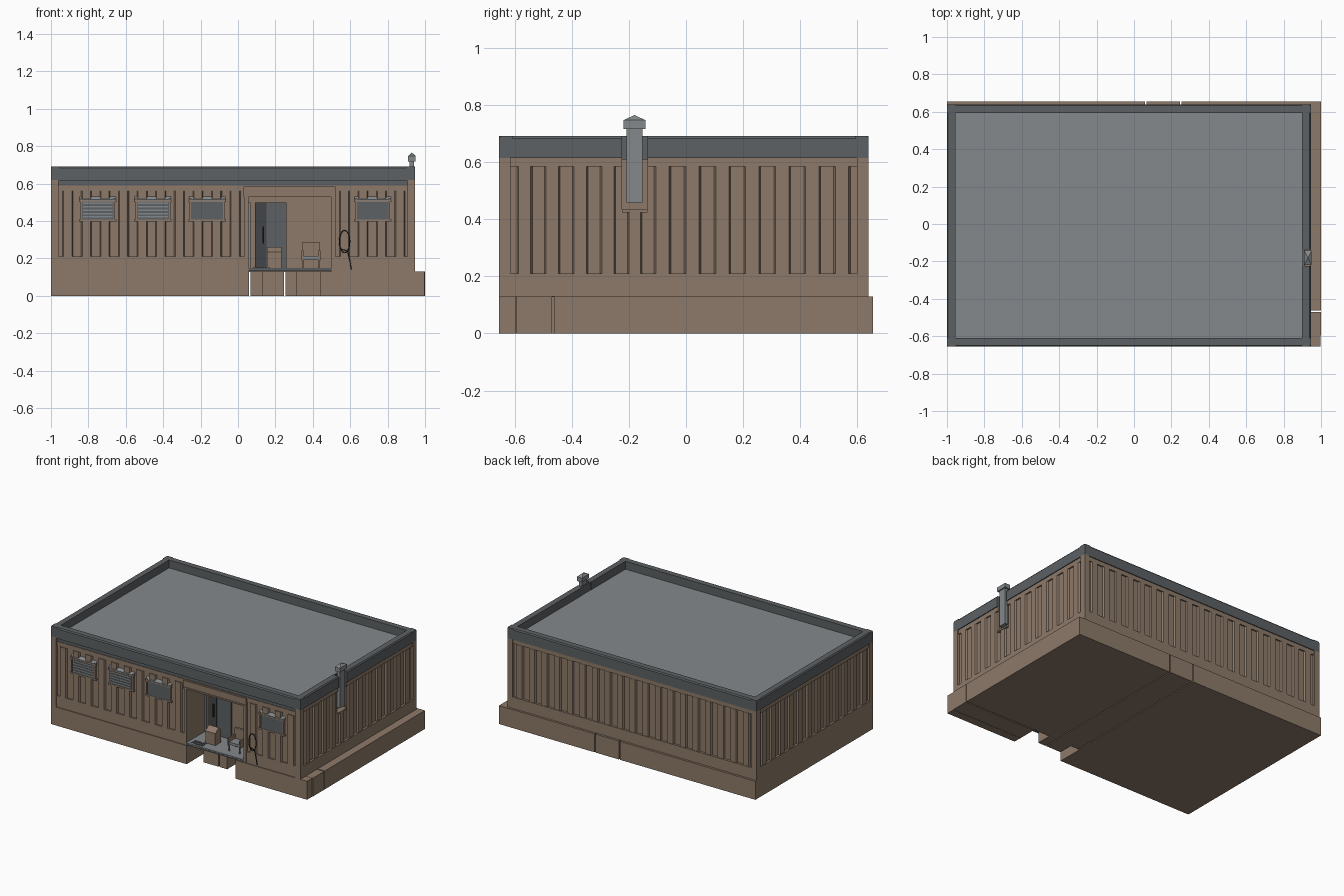
import bpy, bmesh, math
from mathutils import Matrix, Vector

if "Cube" in bpy.data.objects:
    bpy.data.objects.remove(bpy.data.objects["Cube"])


def material(name, r, g, b):
    m = bpy.data.materials.new(name)
    m.use_nodes = True
    m.diffuse_color = (r, g, b, 1)
    m.node_tree.nodes["Principled BSDF"].inputs["Base Color"].default_value = (r, g, b, 1)
    return m


BROWN = material("brown_panel", .27, .195, .143)
DARK = material("dark_grey", .11, .12, .127)
LIGHT = material("light_grey", .235, .25, .258)
SLATE = material("slate", .055, .06, .065)
BLACK = material("black", .012, .012, .012)


def finish(name, bm, mat):
    bmesh.ops.recalc_face_normals(bm, faces=bm.faces)
    me = bpy.data.meshes.new(name)
    bm.to_mesh(me)
    bm.free()
    me.materials.append(mat)
    ob = bpy.data.objects.new(name, me)
    bpy.context.collection.objects.link(ob)
    return ob


def boxes(name, mat, *ranges, place=Matrix()):
    """One object of boxes, each given as (x0, x1, y0, y1, z0, z1)."""
    bm = bmesh.new()
    for x0, x1, y0, y1, z0, z1 in ranges:
        mid = Vector((x0 + x1, y0 + y1, z0 + z1)) / 2
        size = Matrix.Diagonal((x1 - x0, y1 - y0, z1 - z0, 1))
        bmesh.ops.create_cube(bm, size=1, matrix=place @ Matrix.Translation(mid) @ size)
    return finish(name, bm, mat)


def prism(name, mat, profile, depth, place=Matrix()):
    """Extrude a closed profile of (x, y) along local z."""
    bm = bmesh.new()
    f = bm.faces.new([bm.verts.new((x, y, 0)) for x, y in profile])
    ext = bmesh.ops.extrude_face_region(bm, geom=[f])["geom"]
    bmesh.ops.translate(bm, verts=[v for v in ext if isinstance(v, bmesh.types.BMVert)], vec=(0, 0, depth))
    bm.transform(place)
    return finish(name, bm, mat)


def tube(name, mat, points, radius, cyclic=False):
    cu = bpy.data.curves.new(name, "CURVE")
    cu.dimensions = "3D"
    cu.bevel_depth, cu.bevel_resolution = radius, 1
    sp = cu.splines.new("POLY")
    sp.points.add(len(points) - 1)
    for p, co in zip(sp.points, points):
        p.co = (*co, 1)
    sp.use_cyclic_u = cyclic
    cu.materials.append(mat)
    ob = bpy.data.objects.new(name, cu)
    bpy.context.collection.objects.link(ob)


# Key planes of the building
L, R, F, B = -1.0, .945, -.655, .64
IN = .022                      # depth of the wall recess
NY0, NY1 = -.225, -.135        # flue niche
PX0, PX1, PY = .055, .50, -.44  # porch opening

# Foundation blocks with narrow joints
boxes("foundation", BROWN,
      (L, .058, F, .655, 0, .13),
      (.066, .246, -.47, .655, 0, .13), (.13, .246, -.57, -.46, 0, .13),
      (.254, 1, -.462, .655, 0, .13), (.254, .315, -.57, -.46, 0, .13),
      (.44, 1, -.595, -.47, 0, .13), (.44, .997, F, -.597, 0, .13))

# Inner wall mass, leaving the porch and the flue niche open
ix, iy = R - IN, F + IN
boxes("wall_core", BROWN,
      (L + IN, .905, PY, B - IN, .128, .63),
      (L + IN, PX0, iy, PY, .128, .63), (PX1, .905, iy, PY, .128, .63),
      (PX0, PX1, iy, PY, .53, .63),
      (.905, ix, iy, NY0, .128, .62), (.905, ix, NY1, B - IN, .128, .62),
      (.905, ix, NY0, NY1, .128, .43))

# Corner posts
w = .04
boxes("corner_posts", BROWN, *[(x, x + w, y, y + w, .13, .62)
                               for x in (L, R - w) for y in (F, B - w)])


def corrugated(name, u0, u1, place, z0=.21, z1=.585, pitch=.1):
    """Ribbed cladding strip; local x runs along the wall, local y points in."""
    n = max(1, round((u1 - u0) / pitch))
    p = (u1 - u0) / n
    pts = []
    for i in range(n):
        for t, d in ((.22, .016), (.28, .004), (.72, .004), (.78, .016)):
            pts.append((u0 + (i + t) * p, d))
    pts = [(u0, .016)] + pts + [(u1, .016), (u1, .03), (u0, .03)]
    prism(name, BROWN, pts, z1 - z0, place @ Matrix.Translation((0, 0, z0)))


def frame(x, y, turn):
    return Matrix.Translation((x, y, 0)) @ Matrix.Rotation(math.radians(turn), 4, "Z")


# Ribbed walls with a flush sill and a top rail
front, right = frame(0, F, 0), frame(R, 0, 90)
back, left = frame(0, B, 180), frame(L, 0, -90)
corrugated("front_cladding_a", L + w, .035, front, z1=.56)
corrugated("front_cladding_b", .52, R - w + .01, front, z1=.56)
boxes("front_sill", BROWN, (L + w, .035, F + .006, F + .03, .13, .21),
      (.52, R - w, F + .006, F + .03, .13, .21))
boxes("front_rail", BROWN, (L + w, R - w, F + .01, F + .03, .56, .59))
corrugated("right_cladding_a", F + w, NY0, right)
corrugated("right_cladding_b", NY1, B - w, right)
corrugated("right_cladding_low", NY0, NY1, right, z1=.425)
corrugated("back_cladding", -R + w, -L - w, back)
corrugated("left_cladding", -B + w, -F - w, left)
for name, place, a, b in (("right", right, F + w, B - w), ("back", back, -R + w, -L - w),
                          ("left", left, -B + w, -F - w)):
    boxes(name + "_sill", BROWN, (a, b, 0, .03, .13, .21), place=place)
    spans = [(a, NY0), (NY1, b)] if name == "right" else [(a, b)]
    boxes(name + "_rail", BROWN, *[(s, e, .006, .03, .585, .615) for s, e in spans], place=place)

# Roof deck and chamfered parapet, open at the flue
boxes("roof_deck", LIGHT, (L + w, .91, F + w, B - w, .62, .636))
rim = [(0, .615), (0, .684), (.006, .692), (.046, .692), (.046, .615)]
for name, place, a, b in (("front", front, L, R), ("back", back, -R, -L), ("left", left, -B, -F),
                          ("right_a", right, F, NY0), ("right_b", right, NY1, B)):
    stand = Matrix(((0, 0, 1, a), (1, 0, 0, 0), (0, 1, 0, 0), (0, 0, 0, 1)))
    prism("parapet_" + name, DARK, rim, b - a, place @ stand)
boxes("parapet_soffit", DARK, (L + w, R - w, F + .014, F + .04, .588, .618))
boxes("niche_back", DARK, (.901, .911, NY0, NY1, .61, .692))

# Flue with a pyramid cap
boxes("niche_ledge", BROWN, (.905, R, NY0, NY1, .425, .436))
boxes("flue_pipe", LIGHT, (.918, .942, -.208, -.152, .46, .73))
boxes("flue_cap", LIGHT, (.91, .95, -.22, -.142, .718, .748))
bm = bmesh.new()
bmesh.ops.create_cone(bm, cap_ends=True, segments=4, radius1=math.sqrt(.5), radius2=0, depth=1,
                      matrix=Matrix.Translation((.93, -.181, .757)) @ Matrix.Diagonal((.04, .078, .018, 1))
                      @ Matrix.Rotation(math.pi / 4, 4, "Z"))
finish("flue_roof", bm, LIGHT)

# Windows: glass, surround, sill, sloped hood and optional louvres
lengthwise = Matrix(((0, 0, 1, 0), (1, 0, 0, 0), (0, 1, 0, 0), (0, 0, 0, 1)))
for i, (cx, louvred) in enumerate(((-.75, 1), (-.455, 1), (-.165, 0), (.72, 0))):
    n = f"window_{i + 1}_"
    boxes(n + "glass", DARK, (cx - .085, cx + .085, F + .002, F + .03, .405, .51))
    boxes(n + "surround", BROWN, *[(cx + s * .089 - .004, cx + s * .089 + .004, F, F + .03, .4, .52)
                                   for s in (-1, 1)])
    boxes(n + "sill", BROWN, (cx - .1, cx + .1, F, F + .03, .397, .408))
    hood = [(F, .505), (F, .514), (F + .026, .541), (F + .03, .505)]
    prism(n + "hood", LIGHT, hood, .196, Matrix.Translation((cx - .098, 0, 0)) @ lengthwise)
    boxes(n + "hood_lip", BROWN, (cx - .1, cx + .1, F - .001, F + .01, .502, .509))
    if louvred:
        boxes(n + "louvres", LIGHT, *[(cx - .08, cx + .08, F - .001, F + .008, z, z + .008)
                                      for z in (.418 + .018 * k for k in range(5))])

# Porch frame, canopy and floor
boxes("porch_frame", BROWN, (.035, PX0, F + .004, PY, .13, .535), (PX1, .52, F + .004, PY, .13, .535))
boxes("porch_canopy", BROWN, (.03, .52, F, F + .05, .54, .585))
boxes("canopy_lip", BROWN, (.03, .52, F - .001, F + .05, .528, .538))
boxes("porch_floor", LIGHT, (PX0, PX1, F, PY, .136, .15))
boxes("floor_edge", DARK, (PX0, PX1, F - .001, F + .006, .134, .144))
boxes("floor_grate", SLATE, *[(.08 + k * .016, .09 + k * .016, -.64, -.59, .148, .152) for k in range(6)])

# Door leaf, side panel and handle
boxes("door_leaf", DARK, (.15, .26, PY - .012, PY + .01, .15, .5))
boxes("door_side_panel", SLATE, (.09, .152, PY - .018, PY + .01, .15, .5))
boxes("door_handle", BLACK, (.13, .139, PY - .028, PY - .016, .28, .37))
boxes("door_trim", LIGHT, (PX0, .066, PY - .01, PY + .01, .15, .5))

# Crate with a tilted lid
boxes("crate", BROWN, (.155, .232, -.585, -.52, .15, .235))
prism("crate_lid", BROWN, [(-.585, .235), (-.545, .262), (-.52, .235)], .077,
      Matrix.Translation((.155, 0, 0)) @ lengthwise)

# Armchair: legs, seat, back and arms
boxes("chair_legs", BROWN, *[(x, x + .008, y, y + .008, .15, .2)
                             for x in (.345, .427) for y in (-.6, -.525)])
boxes("chair_seat", LIGHT, (.35, .43, -.6, -.52, .195, .213))
boxes("chair_back", BROWN, (.345, .435, -.53, -.515, .195, .288))
boxes("chair_arms", BROWN, (.34, .35, -.605, -.515, .19, .243), (.43, .44, -.605, -.515, .19, .243))

# Hanging hose loop with its loose end
loop = [(.57 + .028 * math.sin(a), F + .002, .29 + .06 * math.cos(a))
        for a in (k * math.tau / 16 for k in range(16))]
tube("hose_loop", BLACK, loop, .003, True)
tube("hose_end", BLACK, [(.55, F + .002, .25), (.585, F + .002, .24), (.598, F + .002, .19),
                         (.606, F + .002, .14)], .003)
